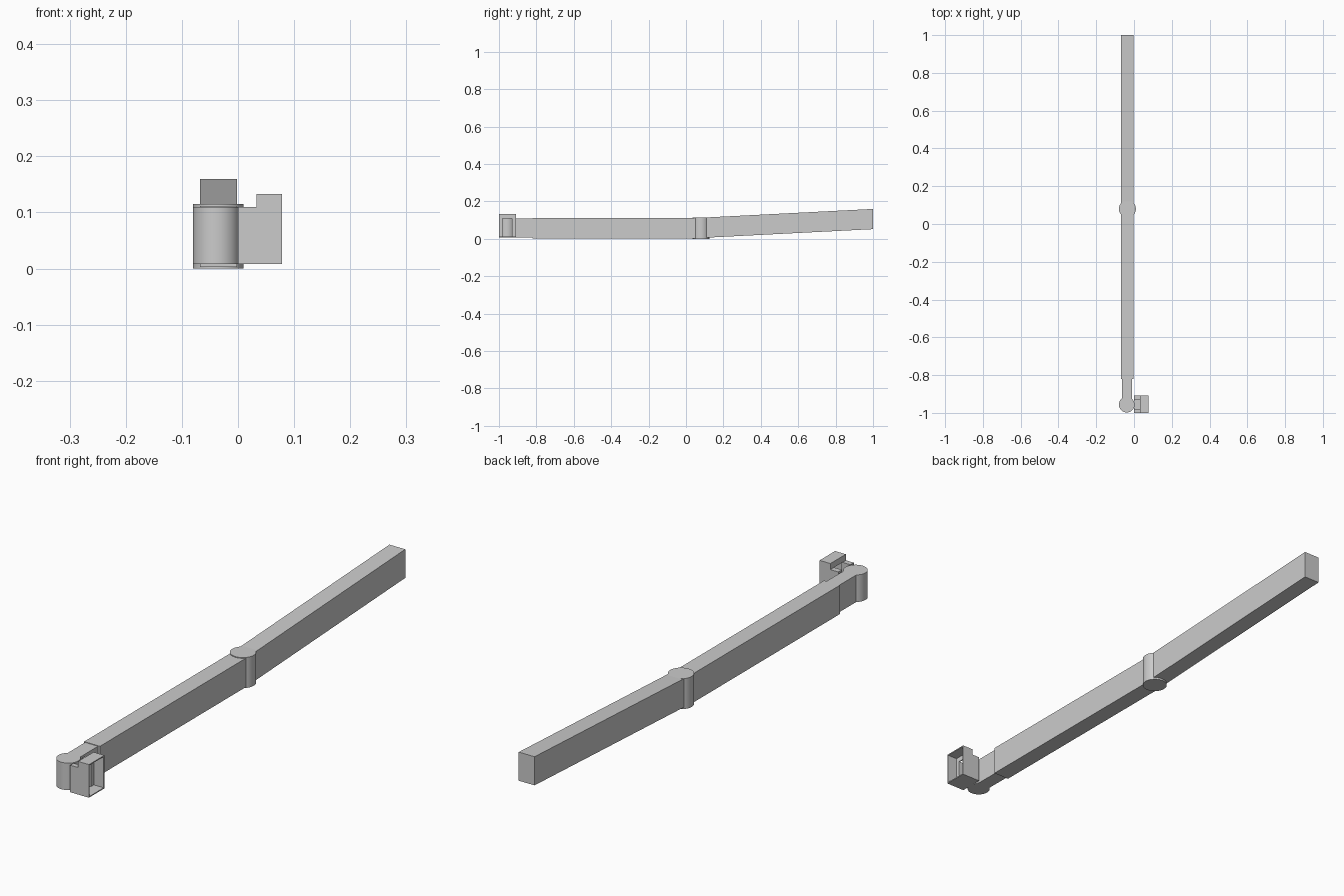
import bpy, bmesh, math

cube = bpy.data.objects.get("Cube")
if cube:
    bpy.data.objects.remove(cube, do_unlink=True)

grey = bpy.data.materials.new("light_grey")
grey.use_nodes = True
colour = (0.6, 0.6, 0.6, 1)
grey.diffuse_color = colour
grey.node_tree.nodes["Principled BSDF"].inputs["Base Color"].default_value = colour


def finish(name, bm):
    bmesh.ops.recalc_face_normals(bm, faces=bm.faces)
    mesh = bpy.data.meshes.new(name)
    bm.to_mesh(mesh)
    bm.free()
    mesh.materials.append(grey)
    ob = bpy.data.objects.new(name, mesh)
    bpy.context.collection.objects.link(ob)
    return ob


def box(name, xs, ys, zs, rise=0):
    """Box between limits; rise lifts its back end."""
    bm = bmesh.new()
    bmesh.ops.create_cube(bm, size=1)
    for v in bm.verts:
        back = v.co.y > 0
        v.co = (xs[v.co.x > 0], ys[back], zs[v.co.z > 0] + rise * back)
    return finish(name, bm)


def pivot(name, x, y, radius, z0, z1):
    bm = bmesh.new()
    bmesh.ops.create_cone(bm, cap_ends=True, segments=48, radius1=radius,
                          radius2=radius, depth=z1 - z0)
    bmesh.ops.translate(bm, verts=bm.verts, vec=(x, y, (z0 + z1) / 2))
    ob = finish(name, bm)
    bpy.ops.object.select_all(action="DESELECT")
    ob.select_set(True)
    bpy.context.view_layer.objects.active = ob
    bpy.ops.object.shade_smooth_by_angle(angle=math.radians(30))


# Two arm sections joined at the middle pivot
arm_x = (-0.068, -0.002)
box("front_arm", arm_x, (-0.82, 0.08), (0.003, 0.112))
box("rear_arm", arm_x, (0.08, 1.0), (0.005, 0.113), rise=0.047)
pivot("middle_pivot", -0.035, 0.08, 0.045, 0, 0.115)

# Narrow neck and rounded end
box("neck", (-0.064, -0.01), (-0.955, -0.82), (0.008, 0.11))
pivot("end_pivot", -0.0385, -0.956, 0.0415, 0.008, 0.11)

# Hollow bracket, open on its outer side
bottom, top, ledge = 0.008, 0.133, 0.11
inner, mid, outer = 0, 0.033, 0.078
front, back, wall = -1.0, -0.908, 0.004
depth = (front, back)
box("bracket_floor", (inner, outer), depth, (bottom, bottom + wall))
box("bracket_roof", (mid, outer), depth, (top - wall, top))
box("bracket_upper_wall", (mid, mid + wall), depth, (ledge, top))
box("bracket_front_wall", (mid, outer), (front, front + wall), (bottom, top))
box("bracket_back_wall", (mid, outer), (back - wall, back), (bottom, top))

# Slotted block between the bracket and the rounded end
box("slot_front_cheek", (inner, mid + wall), (front, -0.98), (bottom, ledge))
box("slot_back_cheek", (inner, mid + wall), (-0.93, back), (bottom, ledge))
